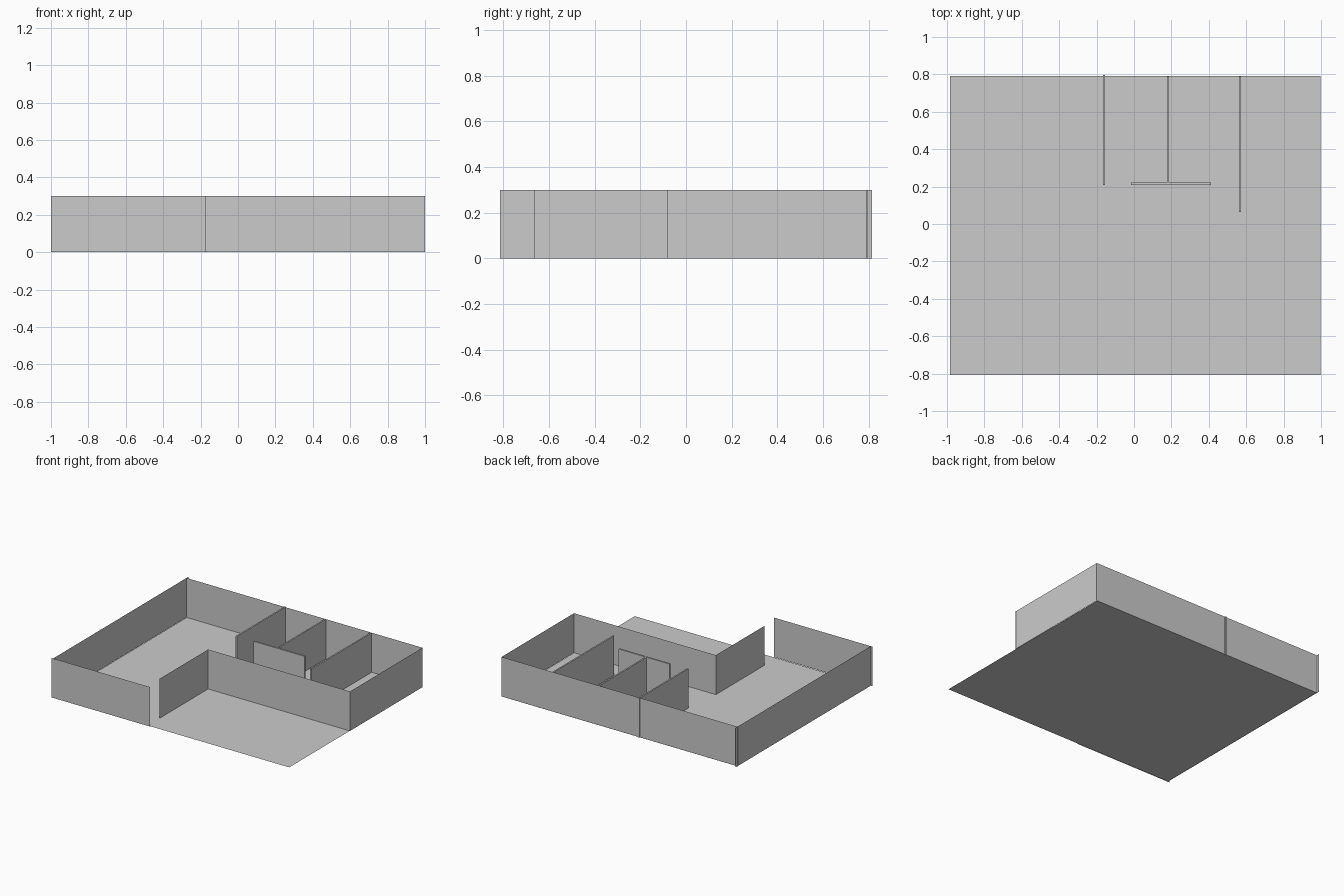
import bpy

if "Cube" in bpy.data.objects:
    bpy.data.objects.remove(bpy.data.objects["Cube"])

HEIGHT = 0.3


def mesh_object(name, verts, faces):
    mesh = bpy.data.meshes.new(name)
    mesh.from_pydata(verts, [], faces)
    mesh.update()
    obj = bpy.data.objects.new(name, mesh)
    bpy.context.collection.objects.link(obj)
    return obj


def sheet_wall(name, start, end):
    """Paper-thin vertical wall between two plan points."""
    verts = [(*start, 0), (*end, 0), (*end, HEIGHT), (*start, HEIGHT)]
    return mesh_object(name, verts, [(0, 1, 2, 3)])


def partition(name, x0, x1, y0, y1):
    """Thick interior wall filling a plan rectangle."""
    bpy.ops.mesh.primitive_cube_add(
        size=1, location=((x0 + x1) / 2, (y0 + y1) / 2, HEIGHT / 2))
    obj = bpy.context.object
    obj.name = name
    obj.scale = (x1 - x0, y1 - y0, HEIGHT)
    return obj


# Floor sheet
mesh_object("floor",
            [(-0.984, -0.807, 0), (0.996, -0.807, 0),
             (0.996, 0.791, 0), (-0.984, 0.791, 0)],
            [(0, 1, 2, 3)])

# Outer walls, with the recessed terrace and the entrance gap at the front
sheet_wall("left_wall", (-0.986, -0.815), (-0.986, 0.815))
sheet_wall("back_wall", (1.0, 0.79), (-0.99, 0.79))
sheet_wall("right_wall", (0.998, -0.08), (0.998, 0.79))
sheet_wall("terrace_wall", (-0.195, -0.08), (1.0, -0.08))
sheet_wall("entrance_wall", (-0.195, -0.665), (-0.195, -0.08))
sheet_wall("front_wall", (-1.0, -0.812), (-0.17, -0.812))

# Interior partitions
partition("left_partition", -0.166, -0.155, 0.209, 0.797)
partition("middle_partition", 0.176, 0.187, 0.222, 0.788)
partition("right_partition", 0.561, 0.572, 0.064, 0.788)
partition("cross_partition", -0.016, 0.412, 0.209, 0.222)
